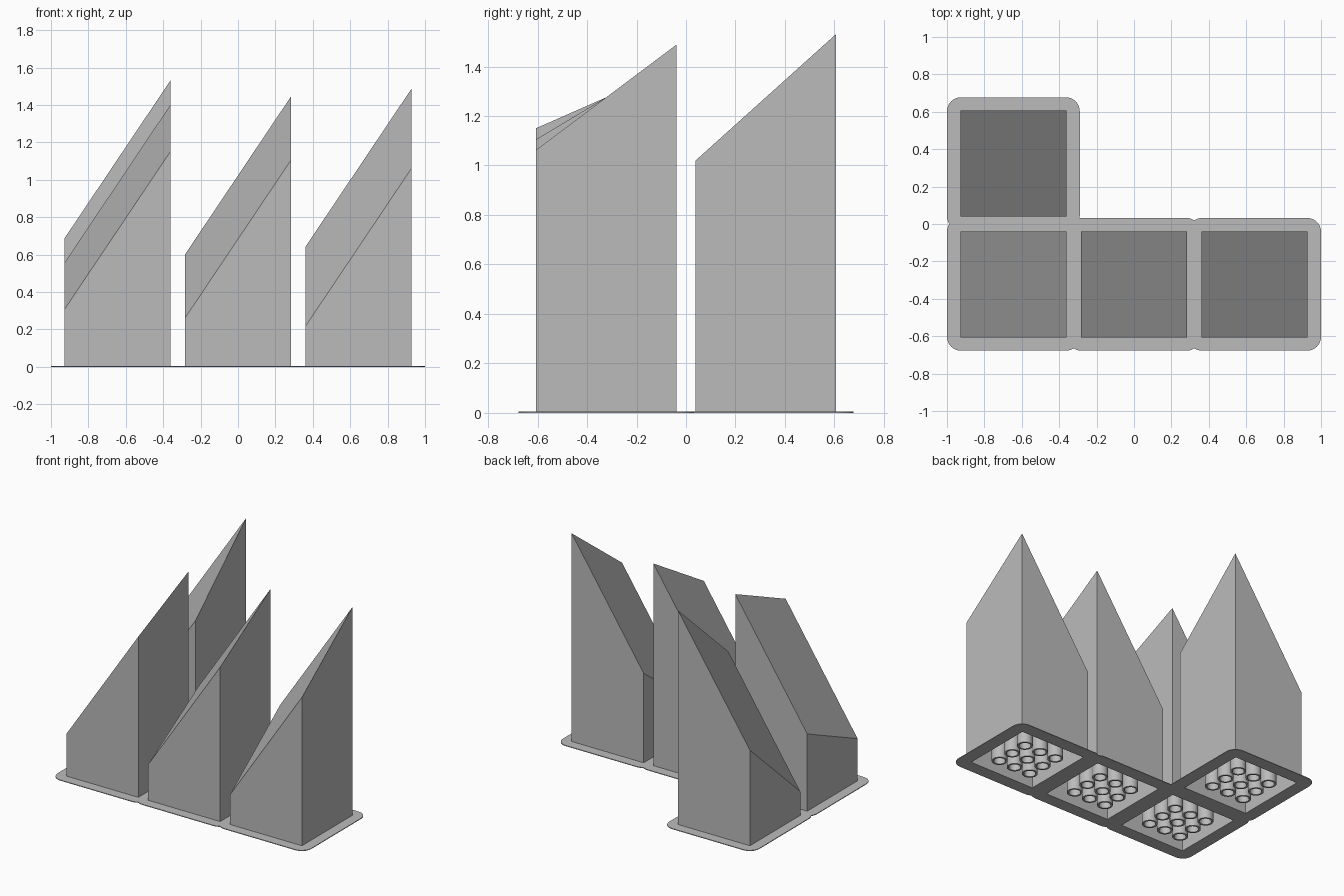
import bpy, bmesh, math

cube = bpy.data.objects.get("Cube")
if cube:
    bpy.data.objects.remove(cube, do_unlink=True)

# Layout and dimensions
PITCH = 0.645
HALF, WALL = 0.2835, 0.022
BRIM_HALF, BRIM_RADIUS, BRIM_THICK = 0.355, 0.075, 0.005
MID_HEIGHT, X_SLOPE = 0.853, 1.49
TUBE_OUT, TUBE_IN, TUBE_STEP, SIDES = 0.052, 0.039, 0.13, 24
TOWERS = [  # name, centre x, centre y, slope of the top towards the back
    ("front_right", -PITCH, -PITCH / 2, 0.44),
    ("front_middle", 0, -PITCH / 2, 0.60),
    ("front_left", PITCH, -PITCH / 2, 0.75),
    ("back_right", -PITCH, PITCH / 2, 0.90),
]

grey = bpy.data.materials.new("plain_grey")
grey.use_nodes = True
COLOUR = (0.5, 0.5, 0.5, 1)
grey.diffuse_color = COLOUR
grey.node_tree.nodes["Principled BSDF"].inputs["Base Color"].default_value = COLOUR


def add_object(name, bm, x=0, y=0):
    bmesh.ops.recalc_face_normals(bm, faces=bm.faces)
    mesh = bpy.data.meshes.new(name)
    bm.to_mesh(mesh)
    bm.free()
    mesh.materials.append(grey)
    obj = bpy.data.objects.new(name, mesh)
    obj.location = (x, y, 0)
    bpy.context.collection.objects.link(obj)
    return obj


def square(half):
    return [(-half, -half), (half, -half), (half, half), (-half, half)]


def circle(x, y, radius):
    turn = 2 * math.pi / SIDES
    return [(x + radius * math.cos(i * turn), y + radius * math.sin(i * turn))
            for i in range(SIDES)]


def rounded_square(half, radius, steps=8):
    points = []
    for corner, (sx, sy) in enumerate([(1, 1), (-1, 1), (-1, -1), (1, -1)]):
        for i in range(steps + 1):
            a = math.pi / 2 * (corner + i / steps)
            points.append((sx * (half - radius) + radius * math.cos(a),
                           sy * (half - radius) + radius * math.sin(a)))
    return points


def ring(bm, points, height):
    return [bm.verts.new((x, y, height(x, y))) for x, y in points]


def bridge(bm, a, b):
    for i in range(len(a)):
        j = (i + 1) % len(a)
        bm.faces.new((a[i], a[j], b[j], b[i]))


def ground(x, y):
    return 0


def prism(name, points, low, high, x, y):
    bm = bmesh.new()
    bottom = ring(bm, points, lambda px, py: low)
    top = ring(bm, points, lambda px, py: high)
    bridge(bm, bottom, top)
    bm.faces.new(bottom)
    bm.faces.new(top)
    return add_object(name, bm, x, y)


def tower(name, x, y, y_slope):
    def roof(px, py):
        return MID_HEIGHT + X_SLOPE * px + y_slope * py

    def ceiling(px, py):
        return roof(px, py) - 2 * WALL

    # Hollow shell, open at the bottom
    bm = bmesh.new()
    outer, inner = square(HALF), square(HALF - WALL)
    rings = [ring(bm, outer, roof), ring(bm, outer, ground),
             ring(bm, inner, ground), ring(bm, inner, ceiling)]
    for a, b in zip(rings, rings[1:]):
        bridge(bm, a, b)
    bm.faces.new(rings[0])
    bm.faces.new(rings[-1])
    add_object(name + "_tower", bm, x, y)

    # Nine upright tubes reaching the sloped ceiling
    bm = bmesh.new()
    for column in (-1, 0, 1):
        for row in (-1, 0, 1):
            cx, cy = column * TUBE_STEP, row * TUBE_STEP
            wide, narrow = circle(cx, cy, TUBE_OUT), circle(cx, cy, TUBE_IN)
            loops = [ring(bm, wide, ceiling), ring(bm, wide, ground),
                     ring(bm, narrow, ground), ring(bm, narrow, ceiling)]
            for a, b in zip(loops, loops[1:] + loops[:1]):
                bridge(bm, a, b)
    tubes = add_object(name + "_tubes", bm, x, y)
    bpy.ops.object.select_all(action="DESELECT")
    tubes.select_set(True)
    bpy.context.view_layer.objects.active = tubes
    bpy.ops.object.shade_smooth_by_angle(angle=math.radians(35))


for spec in TOWERS:
    tower(*spec)

# Thin brim: four rounded squares merged, with an opening under each tower
outline = rounded_square(BRIM_HALF, BRIM_RADIUS)
brim, *others = [prism("brim", outline, 0, BRIM_THICK, x, y) for _, x, y, _ in TOWERS]
holes = [prism("brim_cutter", square(HALF), -0.1, 0.1, x, y) for _, x, y, _ in TOWERS]
for helper, operation in ([(o, "UNION") for o in others] + [(h, "DIFFERENCE") for h in holes]):
    helper.hide_render = True
    cut = brim.modifiers.new(operation.lower(), "BOOLEAN")
    cut.operation, cut.solver, cut.object = operation, "EXACT", helper
bpy.context.view_layer.update()
evaluated = brim.evaluated_get(bpy.context.evaluated_depsgraph_get())
merged = bpy.data.meshes.new_from_object(evaluated)
brim.modifiers.clear()
brim.data = merged
for helper in others + holes:
    bpy.data.objects.remove(helper, do_unlink=True)
